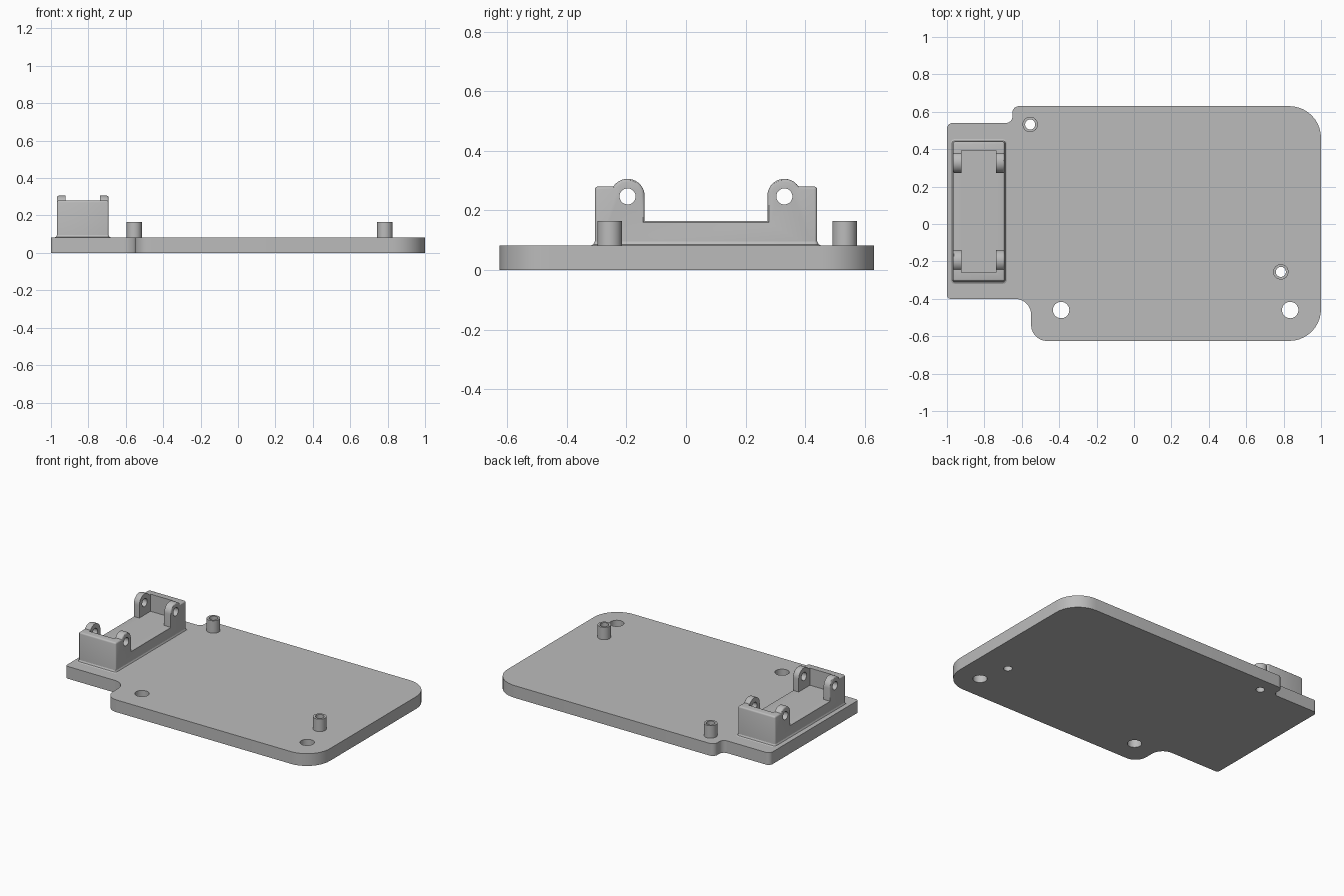
import bpy, bmesh, math
from mathutils import Vector, Matrix

cube = bpy.data.objects.get("Cube")
if cube:
    bpy.data.objects.remove(cube, do_unlink=True)

grey = bpy.data.materials.new("plain grey")
grey.use_nodes = True
COLOR = (0.5, 0.5, 0.5, 1)
grey.diffuse_color = COLOR
grey.node_tree.nodes["Principled BSDF"].inputs["Base Color"].default_value = COLOR


def make(name, bm):
    bmesh.ops.recalc_face_normals(bm, faces=bm.faces)
    mesh = bpy.data.meshes.new(name)
    bm.to_mesh(mesh)
    bm.free()
    mesh.materials.append(grey)
    ob = bpy.data.objects.new(name, mesh)
    bpy.context.collection.objects.link(ob)
    return ob


def rounded(corners, steps=10):
    """Turn (x, y, radius) corners into an outline with arc corners."""
    out = []
    for i, (x, y, r) in enumerate(corners):
        p = Vector((x, y))
        a = (Vector(corners[i - 1][:2]) - p).normalized()
        b = (Vector(corners[(i + 1) % len(corners)][:2]) - p).normalized()
        # Corners are square, so the arc centre lies r along each side
        c = p + (a + b) * r
        for k in range(steps + 1):
            t = k / steps * math.pi / 2
            out.append(c - b * r * math.cos(t) - a * r * math.sin(t))
    return out


def prism(points, direction):
    bm = bmesh.new()
    face = bm.faces.new([bm.verts.new(p) for p in points])
    top = bmesh.ops.extrude_face_region(bm, geom=[face])["geom"]
    moved = [v for v in top if isinstance(v, bmesh.types.BMVert)]
    bmesh.ops.translate(bm, verts=moved, vec=direction)
    return bm


def cylinder(name, center, radius, depth, along_x=False):
    bm = bmesh.new()
    turn = Matrix.Rotation(math.pi / 2, 4, 'Y') if along_x else Matrix()
    bmesh.ops.create_cone(bm, cap_ends=True, segments=32, radius1=radius,
                          radius2=radius, depth=depth,
                          matrix=Matrix.Translation(center) @ turn)
    return make(name, bm)


def box(name, lo, hi):
    lo, hi = Vector(lo), Vector(hi)
    bm = bmesh.new()
    bmesh.ops.create_cube(bm, size=1, matrix=Matrix.Translation((lo + hi) / 2)
                          @ Matrix.Diagonal((hi - lo).to_4d()))
    return make(name, bm)


def cut(ob, cutter):
    cutter.hide_render = True
    mod = ob.modifiers.new("cut", 'BOOLEAN')
    mod.operation, mod.object, mod.solver = 'DIFFERENCE', cutter, 'EXACT'
    bpy.context.view_layer.objects.active = ob
    bpy.ops.object.modifier_apply(modifier=mod.name)
    bpy.data.objects.remove(cutter, do_unlink=True)


# Base plate with stepped, rounded outline
THICK, POST_TOP = 0.082, 0.165
outline = rounded([(-1, -0.4, 0.02), (-0.55, -0.4, 0.085), (-0.55, -0.625, 0.085),
                   (1, -0.625, 0.17), (1, 0.63, 0.17), (-0.65, 0.63, 0.035),
                   (-0.65, 0.54, 0.035), (-1, 0.54, 0.03)])
plate = make("base_plate", prism([(p.x, p.y, 0) for p in outline], (0, 0, THICK)))
parts = [plate]

# Mounting holes
for x in (-0.39, 0.835):
    cut(plate, cylinder("hole_cutter", (x, -0.46, 0), 0.044, 1))

# Hollow standoff posts, open through the plate
for name, x, y in (("rear_post", -0.555, 0.532), ("front_post", 0.785, -0.256)):
    post = cylinder(name, (x, y, (THICK + POST_TOP) / 2), 0.041, POST_TOP - THICK)
    for ob in (post, plate):
        cut(ob, cylinder("hole_cutter", (x, y, 0), 0.027, 1))
    parts.append(post)

# Bracket silhouette: low floor with a raised lug at each end
X0, X1, MID = -0.968, -0.692, 0.067
HALF, WALL, FLOOR = 0.373, 0.28, 0.165
LUG, LUG_Z, LUG_R = 0.263, 0.249, 0.057
start = math.asin((WALL - LUG_Z) / LUG_R)
arc = []
for k in range(17):
    t = start + (math.pi - start) * k / 16
    arc.append((LUG + LUG_R * math.cos(t), LUG_Z + LUG_R * math.sin(t)))
half = [(HALF, THICK - 0.01), (HALF, WALL)] + arc + [(LUG - LUG_R, FLOOR)]
side = half + [(-y, z) for y, z in reversed(half)]
bm = prism([(X0, MID + y, z) for y, z in side], (X1 - X0, 0, 0))

# Soften the outer edges of the bracket
edges = []
for e in bm.edges:
    a, b = (v.co for v in e.verts)
    low = max(a.z, b.z) < THICK
    rim = abs(a.x - b.x) < 0.001
    end_top = min(a.z, b.z) > WALL - 0.001 and abs(abs(a.y - MID) - HALF) < 0.001
    if not low and (rim or end_top):
        edges.append(e)
bmesh.ops.bevel(bm, geom=edges, offset=0.01, offset_type='OFFSET', segments=3,
                profile=0.5, affect='EDGES', clamp_overlap=True)
bracket = make("bracket", bm)

# Clear the space between the lugs, then drill the pin holes
cut(bracket, box("pocket_cutter", (-0.923, MID - 0.325, FLOOR), (-0.738, MID + 0.325, 1)))
for s in (-1, 1):
    cut(bracket, cylinder("pin_cutter", (-0.83, MID + s * LUG, LUG_Z - 0.002), 0.027, 1, True))
parts.append(bracket)

# Small fillet where the bracket meets the plate
bm = bmesh.new()
rings = []
for grow, z in ((0.014, THICK), (0.005, THICK + 0.004), (0, THICK + 0.014)):
    a, b, h, r = X0 - grow, X1 + grow, HALF + grow, 0.01 + grow
    ring = rounded([(a, MID - h, r), (b, MID - h, r), (b, MID + h, r), (a, MID + h, r)], 4)
    rings.append([bm.verts.new((p.x, p.y, z)) for p in ring])
for lower, upper in zip(rings, rings[1:]):
    for i in range(len(lower)):
        bm.faces.new((lower[i - 1], lower[i], upper[i], upper[i - 1]))
bm.faces.new(rings[0])
bm.faces.new(rings[-1])
parts.append(make("bracket_fillet", bm))

# Smooth curves, keep hard edges
bpy.ops.object.select_all(action='DESELECT')
for ob in parts:
    ob.select_set(True)
bpy.context.view_layer.objects.active = plate
bpy.ops.object.shade_smooth_by_angle(angle=math.radians(30))
